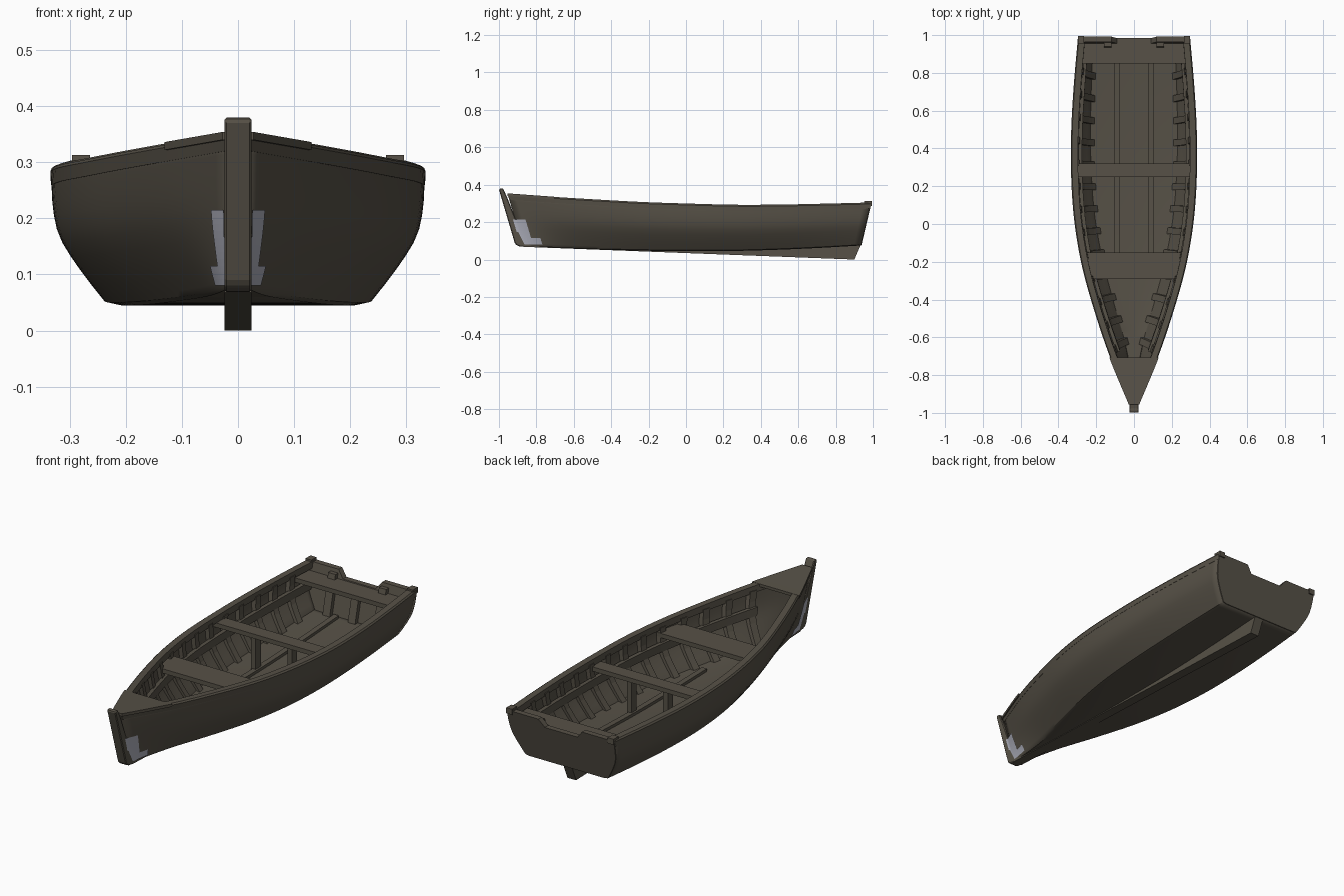
import bpy, bmesh, math

if "Cube" in bpy.data.objects:
    bpy.data.objects.remove(bpy.data.objects["Cube"])

def material(name, col):
    m = bpy.data.materials.new(name)
    m.diffuse_color = (*col, 1)
    m.use_nodes = True
    m.node_tree.nodes["Principled BSDF"].inputs["Base Color"].default_value = m.diffuse_color
    return m

WOOD = material("weathered wood", (0.095, 0.083, 0.063))
PATCH = material("pale grey patch", (0.42, 0.43, 0.50))

def finish(name, bm, mat, smooth=False):
    me = bpy.data.meshes.new(name)
    bm.to_mesh(me)
    bm.free()
    me.materials.append(mat)
    ob = bpy.data.objects.new(name, me)
    bpy.context.collection.objects.link(ob)
    if smooth:
        bpy.context.view_layer.objects.active = ob
        ob.select_set(True)
        bpy.ops.object.shade_smooth_by_angle(angle=math.radians(30))
        ob.select_set(False)
    return ob

def loft(name, rings, mat=WOOD, smooth=False):
    """Closed solid through equal-length rings of points."""
    bm = bmesh.new()
    vs = [[bm.verts.new(p) for p in r] for r in rings]
    n = len(vs[0])
    for a, b in zip(vs, vs[1:]):
        for k in range(n):
            bm.faces.new((a[k], a[(k + 1) % n], b[(k + 1) % n], b[k]))
    bm.faces.new(vs[0])
    bm.faces.new(vs[-1])
    bmesh.ops.recalc_face_normals(bm, faces=bm.faces)
    return finish(name, bm, mat, smooth)

def box(name, x0, x1, y0, y1, z0, z1):
    return loft(name, [[(x0, y0, z), (x1, y0, z), (x1, y1, z), (x0, y1, z)] for z in (z0, z1)])

def curve(knots):
    """Smooth function on 0..1 through evenly spaced values."""
    def f(t):
        n = len(knots) - 1
        t = min(max(t, 0), 1) * n
        i = min(int(t), n - 1)
        u = t - i
        b, c = knots[i], knots[i + 1]
        a = knots[i - 1] if i else 2 * b - c
        d = knots[i + 2] if i + 2 <= n else 2 * c - b
        return b + 0.5 * u * (c - a + u * (2*a - 5*b + 4*c - d + u * (3*(b - c) + d - a)))
    return f

# Hull lines from bow (0) to stern (1)
W = curve([.022, .125, .208, .275, .315, .331, .330, .316, .295])   # gunwale half width
C = curve([.018, .055, .115, .172, .212, .231, .236, .233, .225])   # chine half width
B = curve([.075, .062, .053, .047, .045, .046, .052, .062, .075])   # bottom height
S = curve([.35, .332, .317, .304, .296, .290, .291, .296, .302])    # sheer height
F = curve([0, .48, .86, .985, 1])                                   # side curvature

def bow(z): return -.87 - .3 * (z - .07)
def stern(z): return .935 + .235 * (z - .075)
def Y(s, z): return bow(z) + s * (stern(z) - bow(z))
def S_at(y, z): return (y - bow(z)) / (stern(z) - bow(z))
def side(s, h):
    return C(s) + F(h) * (W(s) - C(s)), B(s) + h * (S(s) - B(s))
def half(y, z):
    s = S_at(y, z)
    return side(s, (z - B(s)) / (S(s) - B(s)))[0]

def section(s):
    pts = [(0, B(s)), (C(s) * .92, B(s))] + [side(s, h) for h in
           (.02, .06, .15, .25, .35, .45, .55, .65, .75, .87, 1)]
    return [(-x, z) for x, z in pts[:0:-1]] + pts

# Hull shell
N = 48
bm = bmesh.new()
rows = [[bm.verts.new((x, Y(i / N, z), z)) for x, z in section(i / N)] for i in range(N + 1)]
for a, b in zip(rows, rows[1:]):
    for j in range(len(a) - 1):
        bm.faces.new((a[j], b[j], b[j + 1], a[j + 1]))
hull = finish("hull_shell", bm, WOOD, True)
m = hull.modifiers.new("thickness", 'SOLIDIFY')
m.thickness, m.offset = .018, -1

# Transom with motor notch
out = section(1)
out = out[:-1] + [(.294, .302), (.12, .302), (.09, .265), (-.09, .265), (-.12, .302)]
loft("transom", [[(x, stern(z) + d, z) for x, z in out] for d in (.004, -.024)])

def slab(name, pts, hw):
    return loft(name, [[(x, y, z) for y, z in pts] for x in (-hw, hw)])

# Keel and stem
slab("keel", [(-.87, .068), (.9, 0), (.935, .082), (.5, .06), (0, .055), (-.5, .063), (-.86, .09)], .024)
stem = slab("stem", [(-.85, .067), (-.89, .070), (-.907, .077), (-.916, .09), (-1, .374),
                     (-.995, .38), (-.978, .38), (-.955, .33), (-.865, .1)], .024)
m = stem.modifiers.new("soft edges", 'BEVEL')
m.width, m.segments = .004, 1

def strip(name, s0, s1, n, corners, g):
    """Long timber: corners(s) gives (x, z) pairs, g is the side."""
    rings = []
    for i in range(n + 1):
        s = s0 + (s1 - s0) * i / n
        rings.append([(g * x, Y(s, z), z) for x, z in corners(s)])
    return loft(name, rings)

def gunwale(s):
    o, i, z = W(s) + .001, max(W(s) - .036, .001), S(s)
    return [(o, z - .03), (o + .001, z - .005), (o - .005, z + .003), (i, z + .003), (i, z - .03)]

def riser(s):
    x, z = side(s, .58)
    x = max(x, .06)
    return [(x - .05, z - .02), (x - .03, z - .02), (x - .03, z + .02), (x - .05, z + .02)]

def floor_rail(s):
    z = B(s) + .015
    return [(.078, z), (.105, z), (.105, z + .017), (.078, z + .017)]

for g, tag in ((-1, "left"), (1, "right")):
    strip("gunwale_" + tag, 0, 1, 40, gunwale, g)
    strip("seat_riser_" + tag, .13, .98, 30, riser, g)
    strip("floor_rail_" + tag, .33, .98, 16, floor_rail, g)
    # Ribs against the inside of the hull
    for k in range(13):
        s = .14 + k * .0645
        rings = []
        for h in (.06, .15, .25, .4, .55, .75, .93):
            x, z = side(s, h)
            y = Y(s, z)
            e = half(y - .017, z), half(y + .017, z)
            rings.append([(g * (e[0] - .014), y - .017, z), (g * (e[1] - .014), y + .017, z),
                          (g * (e[1] - .04), y + .017, z), (g * (e[0] - .04), y - .017, z)])
        loft(f"rib_{tag}_{k}", rings)
    # Seat posts and stern corner blocks
    xs = sorted((g * .088, g * .113))
    box("seat_post_" + tag, *xs, .265, .305, .055, .245)
    xs = sorted((g * .264, g * .296))
    box("stern_block_" + tag, *xs, .955, .994, .285, .313)
    # Pale worn patch beside the stem
    bm = bmesh.new()
    for z0, z1, ext, nz in ((.08, .115, .105, 3), (.115, .215, .055, 8)):
        grid = []
        for i in range(nz + 1):
            z = z0 + (z1 - z0) * i / nz
            ys = [bow(z) - .012 + (ext + .012) * j / 8 for j in range(9)]
            grid.append([bm.verts.new((g * (half(max(y, bow(z)), z) + .004), y, z)) for y in ys])
        for a, b in zip(grid, grid[1:]):
            for j in range(8):
                q = (a[j], a[j + 1], b[j + 1], b[j])
                bm.faces.new(q if g > 0 else q[::-1])
    finish("bow_patch_" + tag, bm, PATCH)

# Seats fitted to the hull sides
for name, y0, y1 in (("front_seat", -.29, -.15), ("middle_seat", .25, .32), ("rear_seat", .85, .965)):
    rings = []
    for z in (.238, .26):
        a, b = half(y0, z) - .012, half(y1, z) - .012
        rings.append([(-a, y0, z), (a, y0, z), (b, y1, z), (-b, y1, z)])
    loft(name, rings)

# Bow deck
rings = []
for i in range(7):
    s = .125 * i / 6
    w, z = W(s) + .006, S(s) + .004
    y = Y(s, z)
    rings.append([(-w, y, z - .014), (w, y, z - .014), (w, y, z), (-w, y, z)])
loft("bow_deck", rings)

# Upright timbers on the inside of the transom
for k, x in enumerate((-.14, 0, .14)):
    top = .255 if x == 0 else .285
    loft(f"transom_post_{k}", [[(x - .02, stern(z) - .045, z), (x + .02, stern(z) - .045, z),
                                (x + .02, stern(z) - .02, z), (x - .02, stern(z) - .02, z)]
                               for z in (.085, top)])
